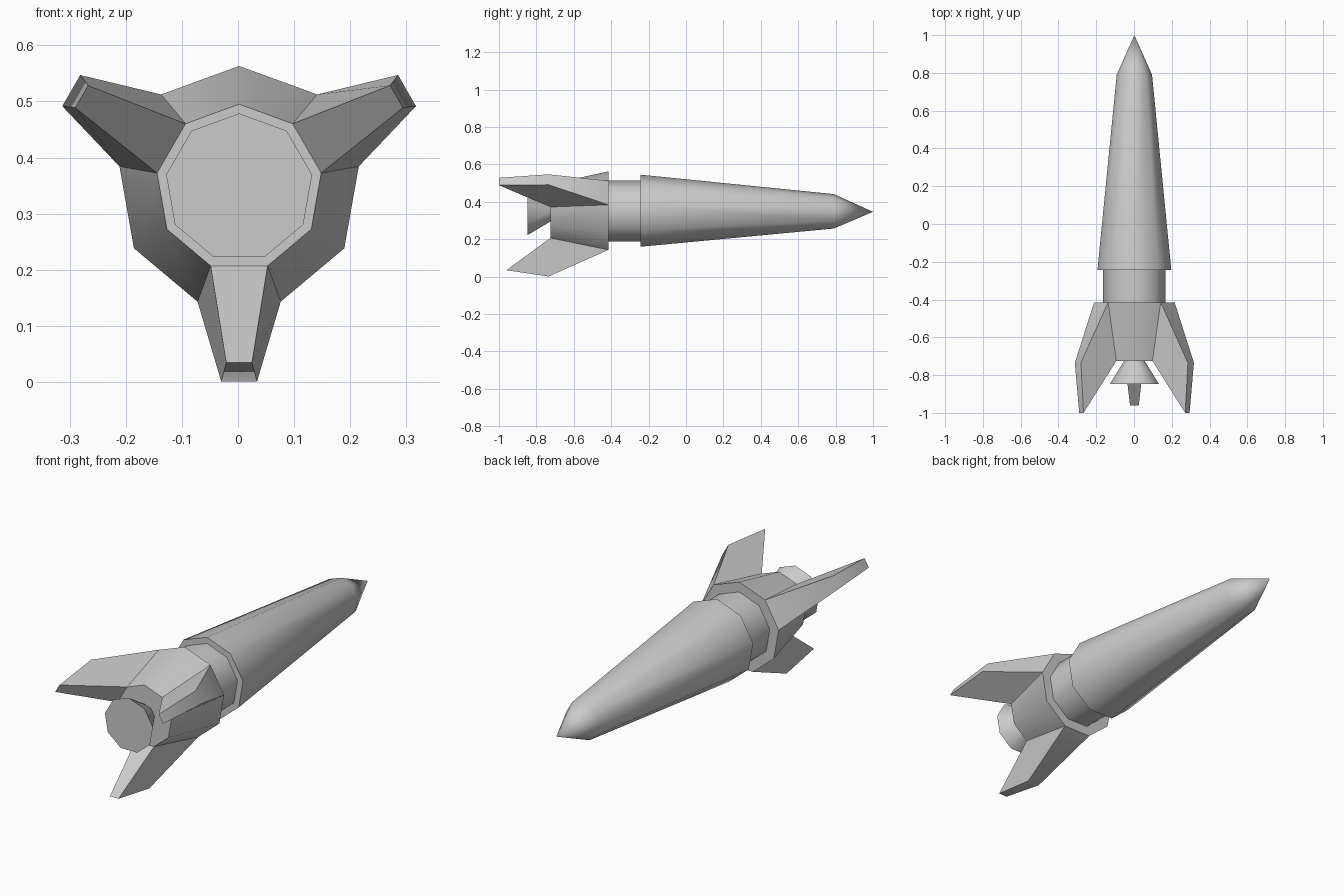
import bpy, bmesh, math
from mathutils import Vector

if "Cube" in bpy.data.objects:
    bpy.data.objects.remove(bpy.data.objects["Cube"])

SIDES = 9
AXIS_Z = 0.3465
AXIS_X = 0.002


def ring_point(r, y, deg):
    a = math.radians(deg)
    return Vector((AXIS_X + r * math.sin(a), y, AXIS_Z + r * math.cos(a)))


def lathe(profile):
    """Revolve (y, radius) pairs about the rocket axis; returns bmesh and face bands."""
    bm = bmesh.new()
    rings = []
    for y, r in profile:
        n = 1 if r == 0 else SIDES
        rings.append([bm.verts.new(ring_point(r, y, i * 360 / SIDES)) for i in range(n)])
    bands = []
    for a, b in zip(rings, rings[1:]):
        band = []
        for i in range(SIDES):
            j = (i + 1) % SIDES
            quad = [a[i % len(a)], a[j % len(a)], b[j % len(b)], b[i % len(b)]]
            band.append(bm.faces.new(list(dict.fromkeys(quad))))
        bands.append(band)
    for ring in (rings[0], rings[-1]):
        if len(ring) > 1:
            bm.faces.new(ring)
    return bm, bands


def finish(bm, name):
    bmesh.ops.recalc_face_normals(bm, faces=bm.faces[:])
    mesh = bpy.data.meshes.new(name)
    bm.to_mesh(mesh)
    bm.free()
    obj = bpy.data.objects.new(name, mesh)
    bpy.context.collection.objects.link(obj)
    bpy.ops.object.select_all(action='DESELECT')
    obj.select_set(True)
    bpy.context.view_layer.objects.active = obj
    bpy.ops.object.shade_smooth_by_angle(angle=math.radians(42))


# Fuselage: collar, tapered hull and pointed nose
bm, _ = lathe([(-0.415, 0.168), (-0.243, 0.168), (-0.243, 0.1985), (0.79, 0.095), (1.0, 0)])
finish(bm, "fuselage")

# Tail: flared skirt, with three of its nine faces pulled out into swept fins
bm, bands = lathe([(-0.415, 0.2165), (-0.725, 0.1485)])
# face index: (trailing tip y, trailing tip radius)
fins = {1: (-1.0, 0.324), 4: (-0.96, 0.312), 7: (-1.0, 0.324)}
for k, (tip_y, tip_r) in fins.items():
    face = bmesh.ops.extrude_discrete_faces(bm, faces=[bands[0][k]])["faces"][0]
    mid = math.radians((k + 0.5) * 360 / SIDES)
    out = Vector((math.sin(mid), 0, math.cos(mid)))
    side = Vector((math.cos(mid), 0, -math.sin(mid)))
    for v in face.verts:
        lead = v.co.y > -0.5
        s = 1 if (v.co - Vector((AXIS_X, 0, AXIS_Z))).dot(side) > 0 else -1
        y, r, w = (-0.735, 0.3455, 0.032) if lead else (tip_y, tip_r, 0.023)
        v.co = Vector((AXIS_X, y, AXIS_Z)) + out * r + side * (s * w)
finish(bm, "tail_fins")

# Exhaust nozzle
bm, _ = lathe([(-0.725, 0.055), (-0.847, 0.132)])
finish(bm, "nozzle")
